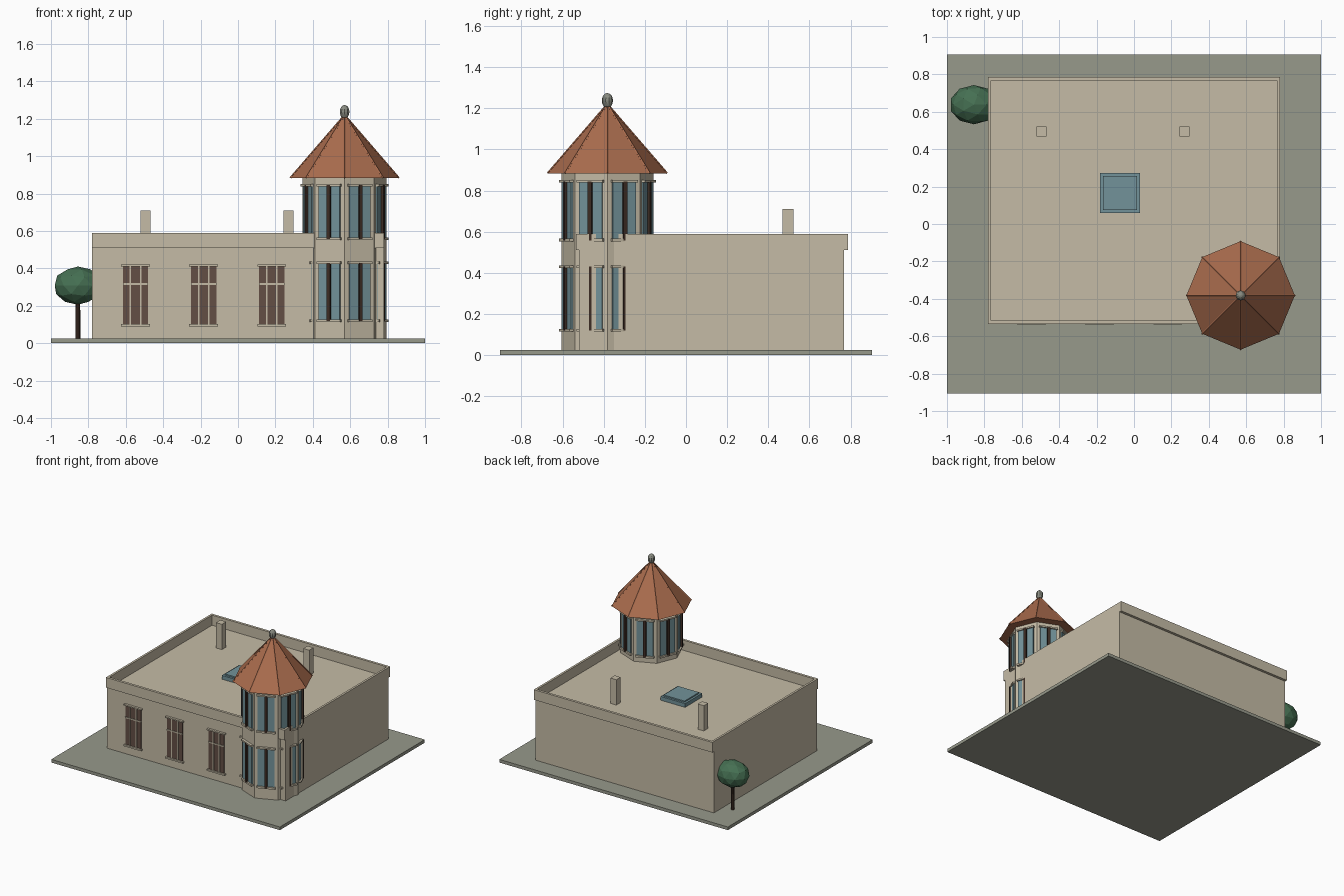
import bpy, math
from mathutils import Matrix, Vector

if "Cube" in bpy.data.objects:
    bpy.data.objects.remove(bpy.data.objects["Cube"])


def mat(name, rgb):
    m = bpy.data.materials.new(name)
    m.diffuse_color = (*rgb, 1)
    m.use_nodes = True
    m.node_tree.nodes["Principled BSDF"].inputs["Base Color"].default_value = m.diffuse_color
    return m


CREAM = mat("cream stucco", (0.56, 0.50, 0.38))
PAVING = mat("grey paving", (0.31, 0.32, 0.26))
TILE = mat("terracotta tile", (0.40, 0.15, 0.075))
GLASS = mat("blue glass", (0.17, 0.29, 0.32))
PANE = mat("brown pane", (0.125, 0.078, 0.06))
DARK = mat("dark wood", (0.045, 0.025, 0.017))
LEAF = mat("leaf green", (0.06, 0.16, 0.085))
STONE = mat("finial grey", (0.25, 0.26, 0.22))


def box(name, x0, x1, y0, y1, z0, z1, m, frame=None):
    """Box from its limits, optionally placed in a local frame."""
    v = [(x, y, z) for x in (x0, x1) for y in (y0, y1) for z in (z0, z1)]
    f = [(0, 1, 3, 2), (4, 6, 7, 5), (0, 4, 5, 1), (2, 3, 7, 6), (0, 2, 6, 4), (1, 5, 7, 3)]
    me = bpy.data.meshes.new(name)
    me.from_pydata(v, [], f)
    me.materials.append(m)
    o = bpy.data.objects.new(name, me)
    bpy.context.collection.objects.link(o)
    if frame:
        o.matrix_world = frame
    return o


def cone(name, n, r1, r2, z0, z1, x, y, m):
    bpy.ops.mesh.primitive_cone_add(vertices=n, radius1=r1, radius2=r2, depth=z1 - z0,
                                    location=(x, y, (z0 + z1) / 2))
    o = bpy.context.object
    o.name = name
    o.data.materials.append(m)
    return o


G = 0.025
box("paving_slab", -1, 1, -0.905, 0.905, 0, G, PAVING)

# Main block with flat roof; side parapets flush, front and back overhanging
W, RZ, PZ = 0.781, 0.51, 0.59
box("main_block", -W, W, -0.52, 0.767, G, RZ, CREAM)
for s, side in ((-1, "left"), (1, "right")):
    xs = sorted((s * W, s * (W - 0.017)))
    box(side + "_parapet", *xs, -0.52, 0.767, RZ, PZ, CREAM)
box("front_parapet", -W, W, -0.535, -0.515, RZ, PZ, CREAM)
box("back_parapet", -W, W, 0.767, 0.787, RZ, PZ, CREAM)

# Roof vents and skylight
for x in (-0.495, 0.27):
    box("chimney", x - 0.026, x + 0.026, 0.468, 0.522, RZ, 0.71, CREAM)
box("skylight_base", -0.182, 0.032, 0.058, 0.272, RZ, 0.54, GLASS)
box("skylight_top", -0.166, 0.016, 0.074, 0.256, 0.54, 0.55, GLASS)

# Front windows
for x in (-0.548, -0.184, 0.18):
    f = Matrix.Translation((x, -0.52, 0))
    box("front_window_pane", -0.068, 0.068, -0.006, 0.002, 0.10, 0.414, PANE, f)
    for dx in (-0.027, 0.027):
        box("front_window_upright", dx - 0.004, dx + 0.004, -0.011, 0, 0.10, 0.414, CREAM, f)
    box("front_window_crossbar", -0.068, 0.068, -0.011, 0, 0.312, 0.321, CREAM, f)
    box("front_window_sill", -0.077, 0.077, -0.018, 0, 0.09, 0.102, CREAM, f)
    box("front_window_lintel", -0.077, 0.077, -0.018, 0, 0.411, 0.421, CREAM, f)

# Octagonal corner tower, corners on the axes
TX, TY, R = 0.57, -0.382, 0.224
EAVE, APEX, RR = 0.884, 1.22, 0.29
cone("tower_wall", 8, R, R, G, EAVE, TX, TY, CREAM)
cone("tower_roof", 8, RR, 0, EAVE, APEX, TX, TY, TILE)

# Roof ridge strips
for k in range(8):
    a = k * math.pi / 4
    p = Vector((RR * math.cos(a), RR * math.sin(a), EAVE - APEX))
    o = cone("roof_ridge", 4, 0.005, 0.005, 0, p.length, 0, 0, TILE)
    o.rotation_euler = p.to_track_quat('Z', 'Y').to_euler()
    o.location = Vector((TX, TY, APEX)) + p / 2

# Tower windows, two storeys on every face
AP = R * math.cos(math.pi / 8)
for k in range(8):
    a = (k + 0.5) * math.pi / 4
    f = Matrix.Translation((TX, TY, 0)) @ Matrix.Rotation(a + math.pi / 2, 4, 'Z') \
        @ Matrix.Translation((0, -AP, 0))
    for z0, z1 in ((0.12, 0.43), (0.558, 0.845)):
        box("tower_window_glass", -0.061, 0.061, -0.009, 0, z0, z1, GLASS, f)
        box("tower_window_mullion", -0.010, 0.010, -0.022, 0, z0, z1, DARK, f)
        box("tower_window_sill", -0.068, 0.068, -0.02, 0, z0 - 0.006, z0 + 0.008, CREAM, f)
        box("tower_window_lintel", -0.068, 0.068, -0.02, 0, z1 - 0.006, z1 + 0.006, CREAM, f)

# Finial
bpy.ops.mesh.primitive_uv_sphere_add(segments=10, ring_count=8, radius=1, location=(TX, TY, 1.237))
o = bpy.context.object
o.name = "roof_finial"
o.scale = (0.027, 0.027, 0.037)
o.data.materials.append(STONE)

# Tree
cone("tree_trunk", 8, 0.014, 0.012, G, 0.24, -0.856, 0.638, DARK)
bpy.ops.mesh.primitive_ico_sphere_add(subdivisions=2, radius=1, location=(-0.856, 0.638, 0.308))
o = bpy.context.object
o.name = "tree_crown"
o.scale = (0.13, 0.105, 0.102)
o.data.materials.append(LEAF)
